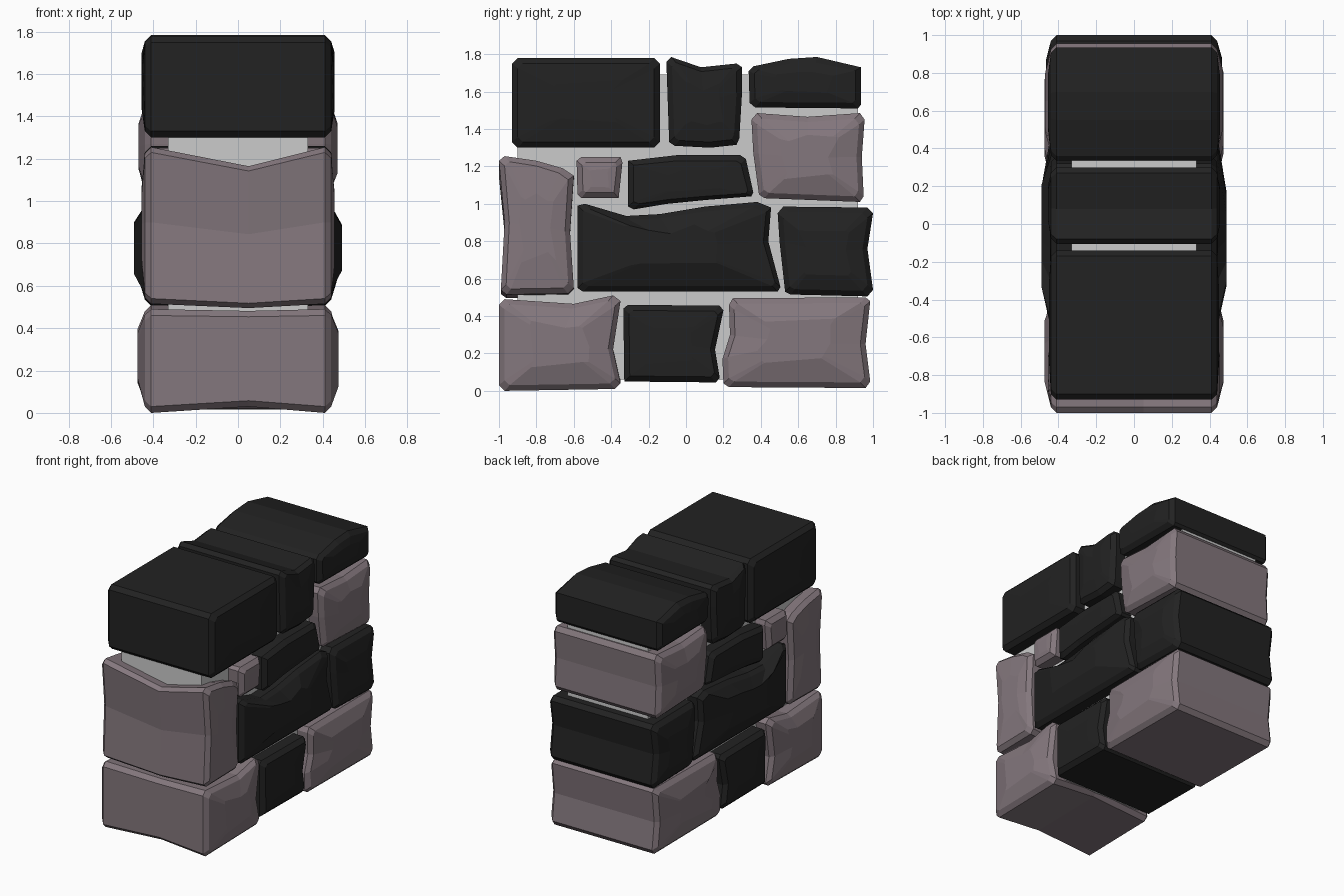
import bpy, bmesh, random
random.seed(4)


def material(name, rgb):
    m = bpy.data.materials.new(name)
    m.diffuse_color = (*rgb, 1)
    return m


MAUVE = material("mauve_stone", (0.23, 0.185, 0.205))
DARK = material("dark_stone", (0.016, 0.016, 0.016))


def stone(name, mat, outline, bulge, sag=(0, 0)):
    """Stone running through the wall: (y, z) outline lofted along x with chipped, bulging ends.
    sag = z shift of the (bottom, top) edges at mid-width."""
    ys, zs = zip(*outline)
    cy, cz = (min(ys) + max(ys)) / 2, (min(zs) + max(zs)) / 2
    hy, hz = (max(ys) - min(ys)) / 2, (max(zs) - min(zs)) / 2
    bm = bmesh.new()

    def ring(x, inset=0.0, scale=1.0, jitter=0.0, shift=(0, 0)):
        fy, fz = (1 - inset / hy) * scale, (1 - inset / hz) * scale
        out = []
        for y, z in outline:
            r = 1 + random.uniform(-jitter, jitter)
            t = (z - cz + hz) / (2 * hz)
            dz = shift[0] * (1 - t) + shift[1] * t
            out.append(bm.verts.new((x, cy + (y - cy) * fy * r, cz + (z - cz) * fz * r + dz)))
        return out

    rings = [ring(-bulge, 0.025, 0.5, 0.25), ring(-0.44, 0.03), ring(-0.41),
             ring(0.05, shift=sag),
             ring(0.41), ring(0.44, 0.03), ring(bulge, 0.025, 0.5, 0.25)]
    n = len(outline)
    for a, b in zip(rings, rings[1:]):
        for i in range(n):
            j = (i + 1) % n
            bm.faces.new((a[i], a[j], b[j], b[i]))
    bm.faces.new(rings[0])
    bm.faces.new(rings[-1])
    bmesh.ops.recalc_face_normals(bm, faces=bm.faces)
    me = bpy.data.meshes.new(name)
    bm.to_mesh(me)
    bm.free()
    me.materials.append(mat)
    bpy.context.collection.objects.link(bpy.data.objects.new(name, me))


# Mortar core
bpy.ops.mesh.primitive_cube_add(size=1, location=(0, 0.01, 0.875))
core = bpy.context.object
core.name = "mortar_core"
core.scale = (0.66, 1.82, 1.63)

# Bottom course
stone("bottom_front_stone", MAUVE, [(-1, .03), (-.97, .0), (-.38, .01), (-.35, .04), (-.39, .22),
      (-.35, .48), (-.39, .51), (-.6, .465), (-.97, .49), (-1, .46)], .475, (.03, -.01))
stone("bottom_middle_stone", DARK, [(-.33, .05), (.16, .045), (.18, .07), (.155, .22), (.2, .43),
      (.18, .455), (-.31, .46), (-.335, .44)], .445)
stone("bottom_back_stone", MAUVE, [(.2, .04), (.23, .02), (.96, .015), (.985, .05), (.96, .25),
      (.985, .48), (.96, .5), (.25, .495), (.23, .46), (.235, .3), (.195, .17)], .475)

# Middle courses
stone("middle_front_stone", MAUVE, [(-.99, .54), (-.96, .515), (-.63, .52), (-.6, .55), (-.62, .85),
      (-.6, 1.15), (-.66, 1.19), (-.8, 1.23), (-.97, 1.255), (-1, 1.23), (-.97, .9)], .455, (-.02, -.09))
stone("long_middle_stone", DARK, [(-.58, .55), (-.55, .53), (.49, .53), (.505, .555), (.44, .8),
      (.455, .98), (.38, 1.01), (.1, .985), (-.14, .945), (-.32, .935), (-.54, 1.0), (-.58, .99)], .49)
stone("middle_back_stone", DARK, [(.53, .53), (.56, .515), (.97, .505), (1, .54), (.97, .76),
      (1, .95), (.97, .98), (.52, .985), (.49, .95), (.5, .8)], .465)
stone("small_infill_stone", MAUVE, [(-.58, 1.05), (-.56, 1.03), (-.36, 1.03), (-.34, 1.22),
      (-.35, 1.25), (-.56, 1.25), (-.585, 1.23)], .445)
stone("slanted_stone", DARK, [(-.31, .985), (-.28, .97), (-.1, 1.0), (.1, 1.02), (.35, 1.04),
      (.36, 1.06), (.32, 1.24), (.29, 1.26), (-.05, 1.26), (-.31, 1.23)], .445)
stone("upper_back_stone", MAUVE, [(.39, 1.05), (.42, 1.03), (.93, 1.01), (.95, 1.04), (.94, 1.25),
      (.955, 1.45), (.93, 1.485), (.65, 1.465), (.38, 1.485), (.35, 1.45), (.36, 1.27)], .47)

# Top course
stone("top_front_stone", DARK, [(-.93, 1.33), (-.9, 1.3), (-.17, 1.3), (-.14, 1.33), (-.14, 1.75),
      (-.17, 1.78), (-.9, 1.78), (-.93, 1.75)], .45)
stone("top_middle_stone", DARK, [(-.09, 1.33), (-.06, 1.31), (.13, 1.3), (.27, 1.315), (.285, 1.35),
      (.3, 1.6), (.3, 1.73), (.27, 1.75), (.08, 1.73), (-.08, 1.785), (-.105, 1.76)], .455)
stone("top_back_stone", DARK, [(.34, 1.54), (.37, 1.515), (.92, 1.51), (.935, 1.53), (.935, 1.73),
      (.7, 1.785), (.55, 1.775), (.36, 1.735), (.335, 1.71)], .455)
